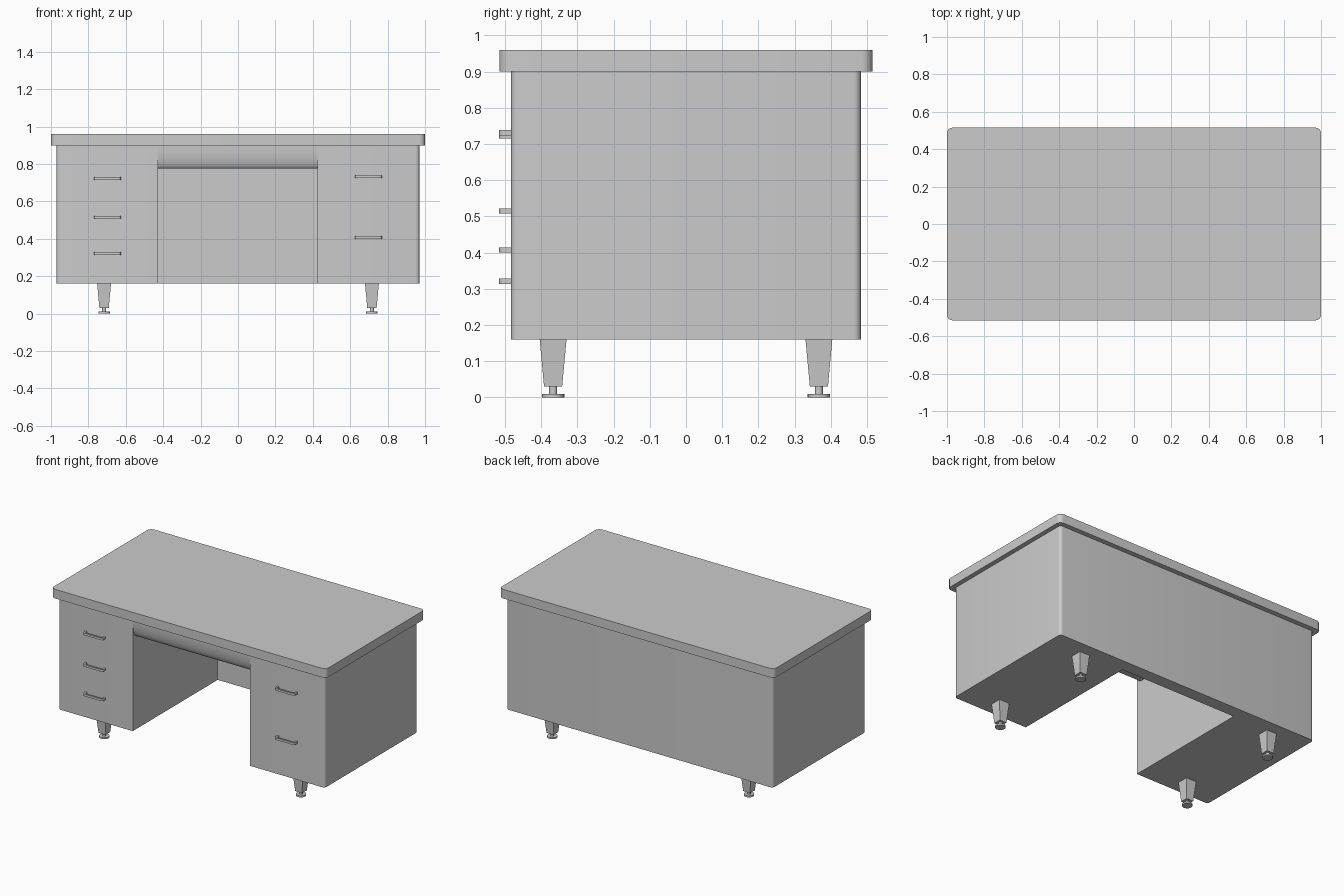
import bpy, bmesh, math
from mathutils import Vector

if "Cube" in bpy.data.objects:
    bpy.data.objects.remove(bpy.data.objects["Cube"])

grey = bpy.data.materials.new("painted steel grey")
grey.use_nodes = True
COLOUR = (0.6, 0.6, 0.6, 1)
grey.diffuse_color = COLOUR
grey.node_tree.nodes["Principled BSDF"].inputs["Base Color"].default_value = COLOUR


def add_object(name, bm, smooth_angle=35):
    bmesh.ops.recalc_face_normals(bm, faces=bm.faces)
    mesh = bpy.data.meshes.new(name)
    bm.to_mesh(mesh)
    bm.free()
    mesh.materials.append(grey)
    obj = bpy.data.objects.new(name, mesh)
    bpy.context.collection.objects.link(obj)
    bpy.ops.object.select_all(action="DESELECT")
    obj.select_set(True)
    bpy.context.view_layer.objects.active = obj
    bpy.ops.object.shade_smooth_by_angle(angle=math.radians(smooth_angle))
    return obj


def prism(bm, outline, low, high, axis="z"):
    """Extrude a closed 2D outline along z (points are x, y) or x (points are y, z)."""
    place = (lambda a, b, h: (a, b, h)) if axis == "z" else (lambda a, b, h: (h, a, b))
    base = bm.faces.new([bm.verts.new(place(a, b, low)) for a, b in outline])
    extruded = bmesh.ops.extrude_face_region(bm, geom=[base])["geom"]
    verts = [v for v in extruded if isinstance(v, bmesh.types.BMVert)]
    shift = Vector(place(0, 0, high - low))
    bmesh.ops.translate(bm, verts=verts, vec=shift)


def round_corners(bm, half_x, half_y, radius):
    """Round the vertical edges standing on the four outer corners."""
    edges = [e for e in bm.edges if all(
        abs(abs(v.co.x) - half_x) < 1e-4 and abs(abs(v.co.y) - half_y) < 1e-4
        for v in e.verts) and abs(e.verts[0].co.z - e.verts[1].co.z) > 0.01]
    bmesh.ops.bevel(bm, geom=edges, offset=radius, segments=6, profile=0.5, affect="EDGES")


# Desktop slab
W, D = 1.0, 0.515
bm = bmesh.new()
prism(bm, [(-W, -D), (W, -D), (W, D), (-W, D)], 0.90, 0.96)
round_corners(bm, W, D, 0.03)
add_object("desktop", bm)

# Two pedestals joined by the back panel, in one U-shaped cabinet
X, Y = 0.97, 0.483
KNEE_R, KNEE_L, KNEE_BACK = -0.428, 0.424, 0.40
bm = bmesh.new()
prism(bm, [(-X, -Y), (KNEE_R, -Y), (KNEE_R, KNEE_BACK), (KNEE_L, KNEE_BACK),
           (KNEE_L, -Y), (X, -Y), (X, Y), (-X, Y)], 0.16, 0.90)
round_corners(bm, X, Y, 0.02)
add_object("cabinet", bm)

# Centre drawer with a front that curls under into a finger pull
TOP, BOTTOM, CURL = 0.90, 0.775, 0.035
curve = [(-Y + CURL * (1 - math.cos(t)), TOP - (TOP - BOTTOM) * math.sin(t))
         for t in (math.pi / 2 * i / 12 for i in range(13))]
bm = bmesh.new()
prism(bm, curve + [(KNEE_BACK, BOTTOM), (KNEE_BACK, TOP)], KNEE_R, KNEE_L, "x")
add_object("centre_drawer", bm)


# Drawer pulls: a flat strip bent into a shallow bracket
def drawer_pull(name, x, z):
    half, reach, thick, r, height = 0.073, 0.033, 0.011, 0.014, 0.014
    arc = [math.pi / 2 * i / 5 for i in range(6)]

    def bend(h, d, rad):
        side = [(h - rad + rad * math.cos(t), d - rad + rad * math.sin(t)) for t in arc]
        path = [(h, 0)] + side
        return path + [(-a, b) for a, b in reversed(path)]

    outer = bend(half, reach, r)
    inner = bend(half - thick, reach - thick, r / 3)
    outline = [(x + a, -Y - b) for a, b in outer + inner[::-1]]
    bm = bmesh.new()
    prism(bm, outline, z - height / 2, z + height / 2)
    add_object(name, bm)


for i, z in enumerate((0.722, 0.515, 0.321)):
    drawer_pull(f"right_drawer_pull_{i + 1}", -0.698, z)
for i, z in enumerate((0.731, 0.407)):
    drawer_pull(f"left_drawer_pull_{i + 1}", 0.698, z)

# Tapered square legs with a stem and a round levelling foot
for side, sx in (("right", -1), ("left", 1)):
    for end, sy in (("front", -1), ("back", 1)):
        x, y = 0.716 * sx, 0.367 * sy
        bm = bmesh.new()
        rings = [[bm.verts.new((x + a * r, y + b * r, z))
                  for a, b in ((-1, -1), (1, -1), (1, 1), (-1, 1))]
                 for r, z in ((0.025, 0.03), (0.037, 0.16))]
        for i in range(4):
            j = (i + 1) % 4
            bm.faces.new((rings[0][i], rings[0][j], rings[1][j], rings[1][i]))
        for ring in rings:
            bm.faces.new(ring)
        add_object(f"{end}_{side}_leg", bm)

        bm = bmesh.new()
        for radius, low, high in ((0.011, 0.01, 0.03), (0.031, 0.0, 0.01)):
            made = bmesh.ops.create_cone(bm, cap_ends=True, segments=24, radius1=radius,
                                         radius2=radius, depth=high - low)["verts"]
            bmesh.ops.translate(bm, verts=made, vec=(x, y, (low + high) / 2))
        add_object(f"{end}_{side}_foot", bm)
